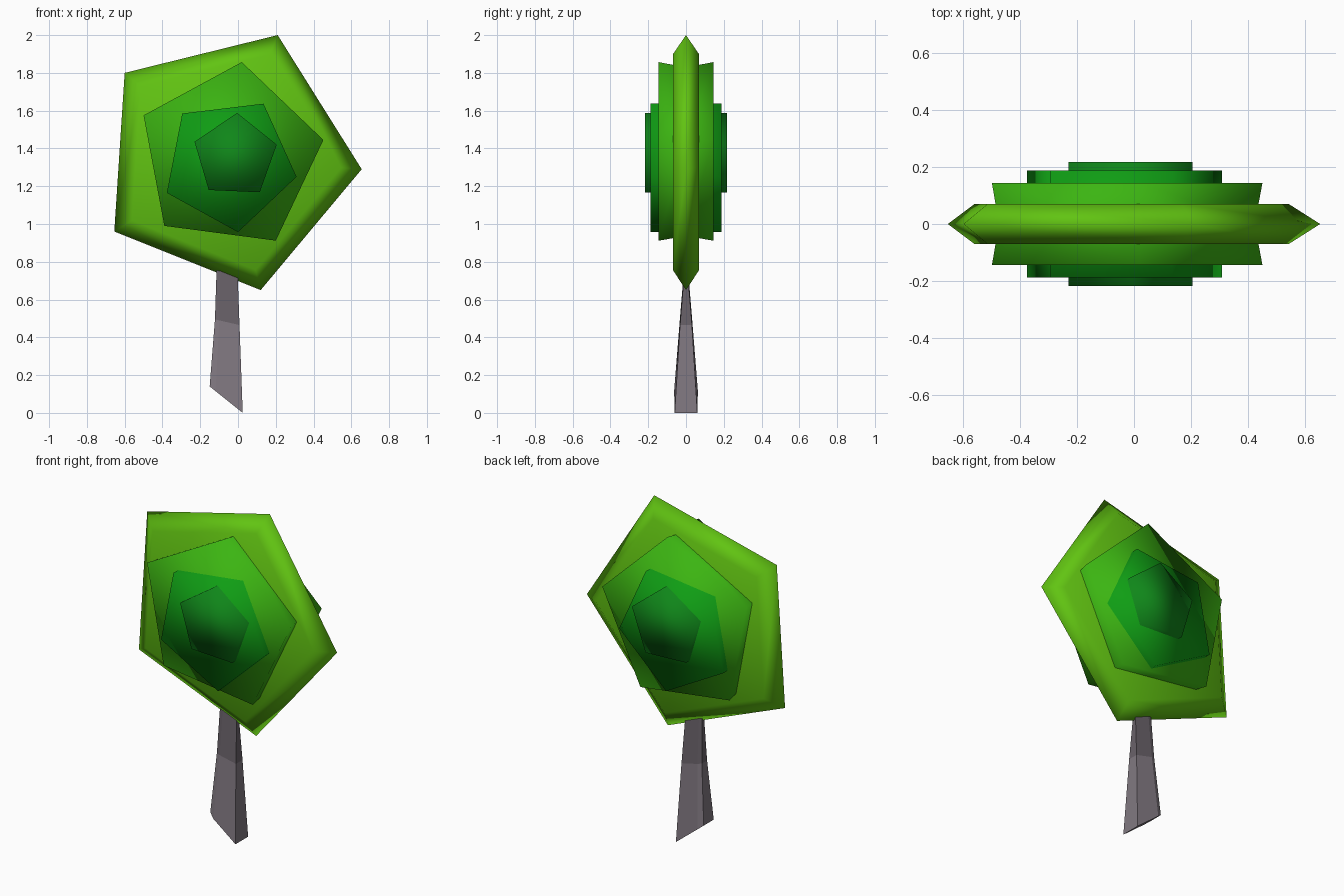
import bpy, bmesh

if "Cube" in bpy.data.objects:
    bpy.data.objects.remove(bpy.data.objects["Cube"])


def material(name, rgb):
    m = bpy.data.materials.new(name)
    m.diffuse_color = (*rgb, 1)
    m.use_nodes = True
    m.node_tree.nodes["Principled BSDF"].inputs["Base Color"].default_value = m.diffuse_color
    return m


def loft(name, rings, mats, smooth):
    """Skin a list of equal-length point rings and cap both ends."""
    bm = bmesh.new()
    loops = [[bm.verts.new(p) for p in ring] for ring in rings]
    n = len(loops[0])
    for k, (a, b) in enumerate(zip(loops, loops[1:])):
        for i in range(n):
            j = (i + 1) % n
            f = bm.faces.new((a[i], a[j], b[j], b[i]))
            f.material_index = min(k, len(mats) - 1)
    bm.faces.new(loops[0])
    bm.faces.new(loops[-1])
    bmesh.ops.recalc_face_normals(bm, faces=bm.faces)
    for f in bm.faces:
        f.smooth = smooth
    me = bpy.data.meshes.new(name)
    bm.to_mesh(me)
    bm.free()
    for m in mats:
        me.materials.append(m)
    ob = bpy.data.objects.new(name, me)
    bpy.context.collection.objects.link(ob)
    return ob


def leaf_disc(name, outline, profile, rgb):
    """Pentagon in the xz plane; profile is (y, scale) pairs."""
    cx = sum(p[0] for p in outline) / len(outline)
    cz = sum(p[1] for p in outline) / len(outline)
    rings = [[(cx + (x - cx) * s, y, cz + (z - cz) * s) for x, z in outline]
             for y, s in profile]
    loft(name, rings, [material(name + "_green", rgb)], True)


# Foliage: four stacked, twisted pentagonal discs, symmetric front to back
leaf_disc("foliage_outer",
          [(0.21, 2.0), (-0.60, 1.80), (-0.655, 0.96), (0.12, 0.65), (0.655, 1.29)],
          [(-0.07, 0.845), (0, 1), (0.07, 0.845)], (0.12, 0.55, 0.006))
leaf_disc("foliage_second",
          [(0.02, 1.857), (-0.50, 1.575), (-0.39, 0.99), (0.20, 0.912), (0.452, 1.445)],
          [(-0.145, 1), (0, 0.945), (0.145, 1)], (0.045, 0.46, 0.006))
leaf_disc("foliage_third",
          [(0.135, 1.637), (-0.295, 1.585), (-0.377, 1.165), (0.0, 0.957), (0.31, 1.25)],
          [(-0.188, 1), (0.188, 1)], (0.005, 0.34, 0.007))
leaf_disc("foliage_core",
          [(-0.005, 1.588), (-0.23, 1.435), (-0.155, 1.18), (0.115, 1.168), (0.205, 1.42)],
          [(-0.218, 1), (0.218, 1)], (0.005, 0.24, 0.01))


# Trunk: tapering chamfered post with a slanted foot
def trunk_ring(xl, xr, half, zl, zr):
    xc = xl + (xr - xl) * 0.18
    zc = zl + (zr - zl) * 0.18
    return [(xr, -half * 0.95, zr), (xr, half * 0.95, zr), (xc, half, zc),
            (xl, half * 0.75, zl), (xl, -half * 0.75, zl), (xc, -half, zc)]


loft("trunk",
     [trunk_ring(-0.15, 0.025, 0.063, 0.14, 0.0),
      trunk_ring(-0.122, 0.008, 0.033, 0.495, 0.465),
      trunk_ring(-0.112, -0.003, 0.008, 0.80, 0.76)],
     [material("trunk_lower_grey", (0.22, 0.19, 0.22)),
      material("trunk_upper_grey", (0.14, 0.12, 0.14))], False)
